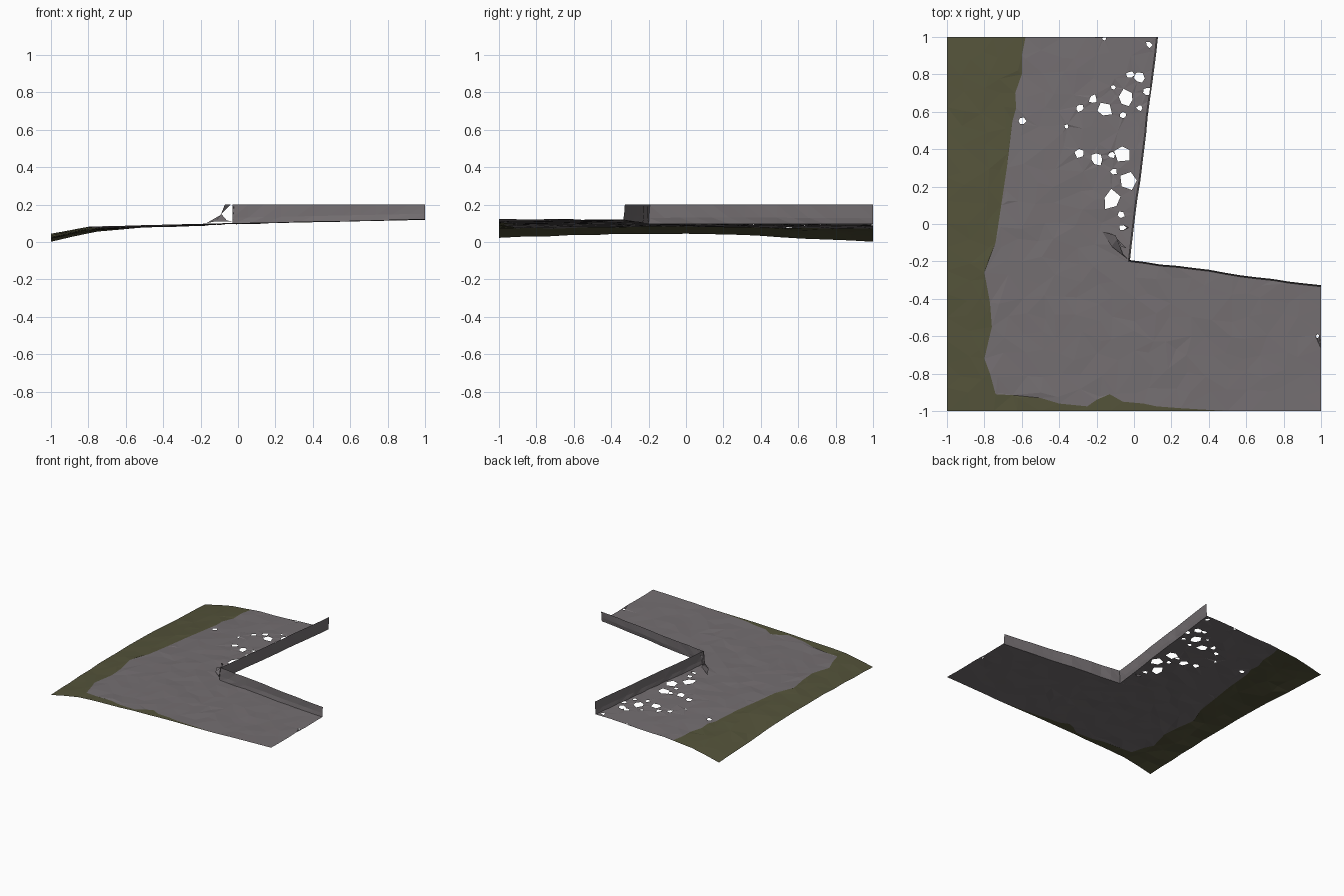
import bpy, random, math
from mathutils import Vector
from mathutils.geometry import delaunay_2d_cdt

if "Cube" in bpy.data.objects:
    bpy.data.objects.remove(bpy.data.objects["Cube"])

random.seed(4)


def material(name, rgb):
    m = bpy.data.materials.new(name)
    m.diffuse_color = (*rgb, 1)
    m.use_nodes = True
    m.node_tree.nodes["Principled BSDF"].inputs["Base Color"].default_value = m.diffuse_color
    return m


PAVING = material("grey paving", (0.175, 0.158, 0.166))
GRASS = material("olive grass", (0.088, 0.086, 0.042))


def make(name, verts, faces, mats):
    me = bpy.data.meshes.new(name)
    me.from_pydata(verts, [], faces)
    for m in mats:
        me.materials.append(m)
    ob = bpy.data.objects.new(name, me)
    bpy.context.collection.objects.link(ob)
    return ob


def lerp_table(table, t):
    for (a, va), (b, vb) in zip(table, table[1:]):
        if t <= b:
            return va + (vb - va) * max(0, (t - a) / (b - a))
    return table[-1][1]


def height(x, y):
    # gentle rise to the right, falling away along the left edge
    z = lerp_table([(-1, .044), (-.78, .082), (-.5, .088), (0, .1), (1, .121)], x)
    drop = lerp_table([(-1, .02), (-.3, 0), (.2, .004), (1, .042)], y)
    return z - drop * lerp_table([(-1, 1), (-.5, .25), (0, .1), (1, 0)], x)


def inside(x, y, poly):
    hit = False
    for (ax, ay), (bx, by) in zip(poly, poly[1:] + poly[:1]):
        if (ay > y) != (by > y) and x < ax + (bx - ax) * (y - ay) / (by - ay):
            hit = not hit
    return hit


def divide(a, b, n, wobble=0.0):
    pts = []
    for i in range(n):
        t = i / n
        o = random.uniform(-wobble, wobble) if i else 0
        pts.append((a[0] + (b[0] - a[0]) * t + o, a[1] + (b[1] - a[1]) * t + o))
    return pts


# L-shaped ground outline; the two inner edges carry the low walls
corner, east, north = (-.03, -.2), (1, -.335), (.12, 1)
east_edge = divide(east, corner, 12, .004)
north_edge = divide(corner, north, 14, .003)
outline = (divide((-1, -1), (1, -1), 16) + divide((1, -1), east, 6) + east_edge
           + north_edge + divide(north, (-1, 1), 9) + divide((-1, 1), (-1, -1), 16))

# edge between grass and paving
border = [(-.58, 1), (-.6, .9), (-.6, .8), (-.635, .7), (-.63, .62), (-.65, .55),
          (-.68, .3), (-.71, .1), (-.74, -.1), (-.8, -.26), (-.77, -.42), (-.76, -.55),
          (-.8, -.72), (-.77, -.8), (-.74, -.91), (-.65, -.915), (-.5, -.93),
          (-.4, -.96), (-.25, -.975), (-.2, -.94), (-.13, -.91), (-.06, -.95),
          (.05, -.96), (.12, -.975), (.25, -.985), (.5, -1)]
grass_area = border + [(-1, -1), (-1, 1)]

# ragged holes: x, y, radius
hole_spots = [(-.12, .13, .05), (-.03, .23, .042), (-.06, .38, .045), (-.2, .35, .035),
              (-.29, .38, .025), (-.6, .55, .024), (-.16, .61, .042), (-.04, .67, .045),
              (-.06, .58, .02), (-.22, .67, .022), (.03, .78, .03), (.07, .71, .02),
              (-.29, .62, .02), (-.06, -.02, .018), (-.07, .05, .02), (.08, .96, .018),
              (-.11, .28, .018), (.03, .62, .018), (-.36, .52, .012), (-.11, .73, .014),
              (-.02, .8, .02), (-.16, .99, .01), (-.12, .37, .018), (.98, -.6, .01)]
holes = []
for hx, hy, r in hole_spots:
    n = random.choice([5, 6, 7])
    turn = random.random()
    ring = []
    for i in range(n):
        a = math.tau * (i + turn) / n
        q = r * random.uniform(.7, 1.25)
        ring.append((hx + q * math.cos(a), hy + q * math.sin(a)))
    holes.append(ring)

# ground sheet triangulated through outline, border and holes
pts, edges = list(outline), []
for line, closed in [(border, False)] + [(h, True) for h in holes]:
    s = len(pts)
    pts += line
    edges += [(s + i, s + i + 1) for i in range(len(line) - 1)]
    if closed:
        edges.append((s + len(line) - 1, s))
for i in range(19):
    for j in range(19):
        p = (-.9 + .1 * i + random.uniform(-.03, .03), -.9 + .1 * j + random.uniform(-.03, .03))
        if inside(*p, outline):
            pts.append(p)
res = delaunay_2d_cdt([Vector(p) for p in pts], edges, [list(range(len(outline)))], 1, 1e-5)
flat, tris = res[0], res[2]
verts = [(p.x, p.y, max(0, height(p.x, p.y) + random.uniform(-.003, .003))) for p in flat]
faces, kinds = [], []
for f in tris:
    c = sum((flat[i] for i in f), Vector((0, 0))) / len(f)
    if not inside(c.x, c.y, outline) or any(inside(c.x, c.y, h) for h in holes):
        continue
    a, b, d = (flat[i] for i in f[:3])
    faces.append(f if (b - a).cross(d - a) > 0 else f[::-1])
    kinds.append(1 if inside(c.x, c.y, grass_area) else 0)
ground = make("ground_sheet", verts, faces, [PAVING, GRASS])
for poly, k in zip(ground.data.polygons, kinds):
    poly.material_index = k


# low walls rising from the inner edges to a level top
def wall(name, path, lean):
    v, n = [], len(path)
    for x, y in path:
        z = height(x, y)
        v.append((x, y, z - .003))
        v.append((x + lean[0] * random.uniform(.2, 1), y + lean[1] * random.uniform(.2, 1), z + .03))
        v.append((x + lean[0], y + lean[1], .2))
    f = []
    for i in range(n - 1):
        for k in (0, 1):
            a, b = 3 * i + k, 3 * i + 3 + k
            f += [(a, a + 1, b + 1), (a, b + 1, b)]
    make(name, v, [t[::-1] for t in f], [PAVING])


wall("front_wall", (east_edge + [corner])[::-1], (0, .008))
wall("side_wall", (north_edge + [north])[::-1], (.008, 0))

# crumpled scrap beside the inner corner
scrap = [(-.17, -.04, .10), (-.1, -.06, .14), (-.12, -.12, .11), (-.09, -.08, .15),
         (-.04, -.13, .2), (-.07, -.12, .2), (-.03, -.19, .11), (-.06, -.16, .115)]
make("corner_scrap", scrap, [(0, 2, 1), (1, 2, 3), (3, 5, 4), (2, 7, 3), (2, 6, 7)], [PAVING])
